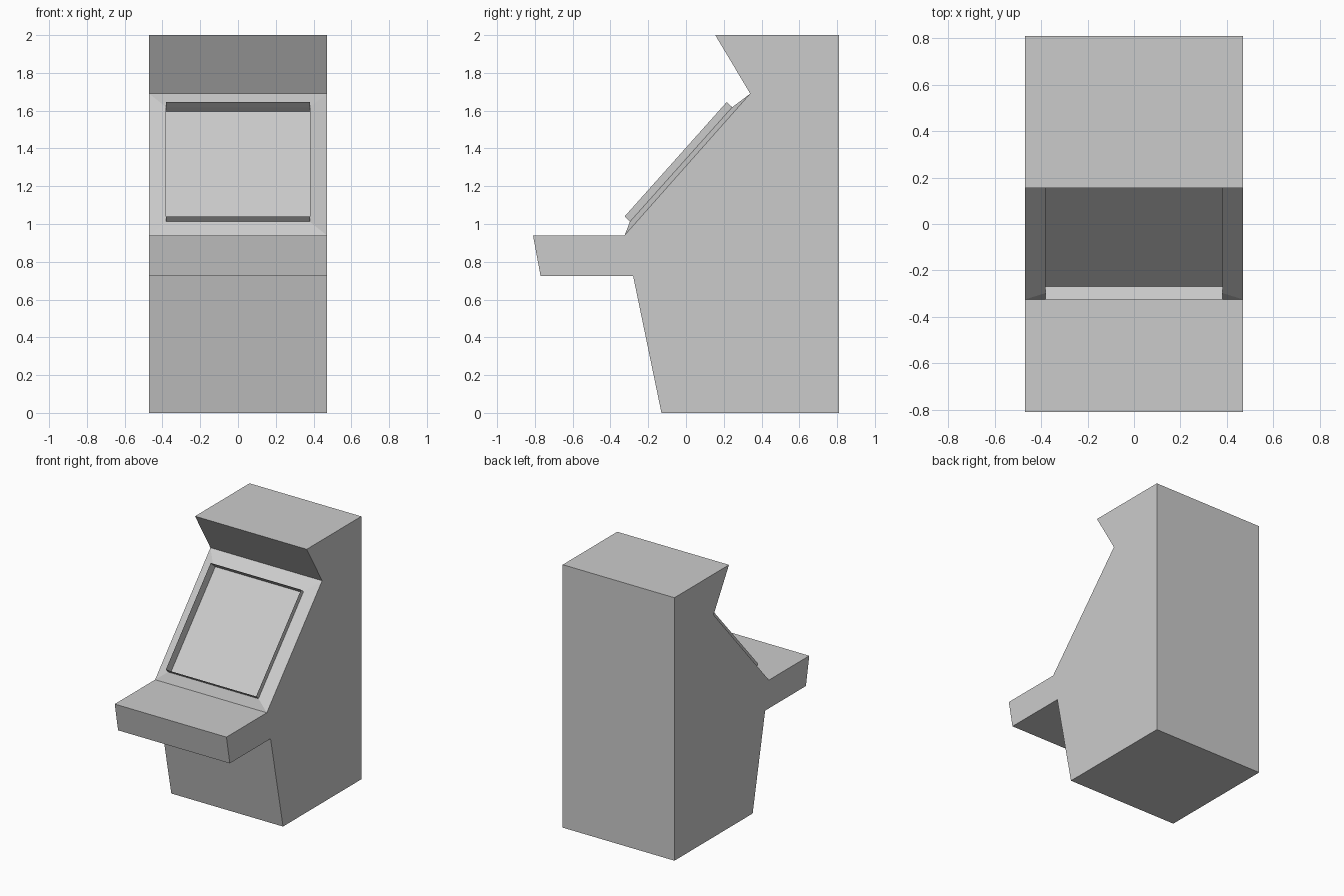
import bpy, bmesh

if "Cube" in bpy.data.objects:
    bpy.data.objects.remove(bpy.data.objects["Cube"])

W = 0.47          # cabinet half width
SW = 0.38         # screen half width

# side profile (y, z); the last edge closes back to the first point
SLOPE_LOW, SLOPE_HIGH = (-0.325, 0.94), (0.34, 1.69)
PROFILE = [SLOPE_HIGH, (0.155, 2.0), (0.81, 2.0), (0.81, 0.0), (-0.13, 0.0),
           (-0.28, 0.725), (-0.77, 0.725), (-0.81, 0.94), SLOPE_LOW]

bm = bmesh.new()


def ring(half, low, high):
    """Rectangle of four vertices lying across the sloped front."""
    return [bm.verts.new((x, *p)) for x, p in
            ((-half, low), (half, low), (half, high), (-half, high))]


# cabinet sides and outer shell, leaving the sloped front open
left = [bm.verts.new((-W, y, z)) for y, z in PROFILE]
right = [bm.verts.new((W, y, z)) for y, z in PROFILE]
bm.faces.new(left)
bm.faces.new(right)
for i in range(len(PROFILE) - 1):
    bm.faces.new((left[i], left[i + 1], right[i + 1], right[i]))

# screen surround: bevelled border, thin raised rim, recessed screen
rings = [[left[-1], right[-1], right[0], left[0]],
         ring(SW, (-0.297, 1.012), (0.244, 1.618)),
         ring(SW, (-0.325, 1.040), (0.215, 1.645)),
         ring(SW, (-0.270, 0.991), (0.270, 1.596))]
for a, b in zip(rings, rings[1:]):
    for i in range(4):
        j = (i + 1) % 4
        bm.faces.new((a[i], a[j], b[j], b[i]))
bm.faces.new(rings[-1])

bmesh.ops.recalc_face_normals(bm, faces=bm.faces[:])
mesh = bpy.data.meshes.new("arcade_cabinet")
bm.to_mesh(mesh)
bm.free()
bpy.context.collection.objects.link(bpy.data.objects.new("arcade_cabinet", mesh))
